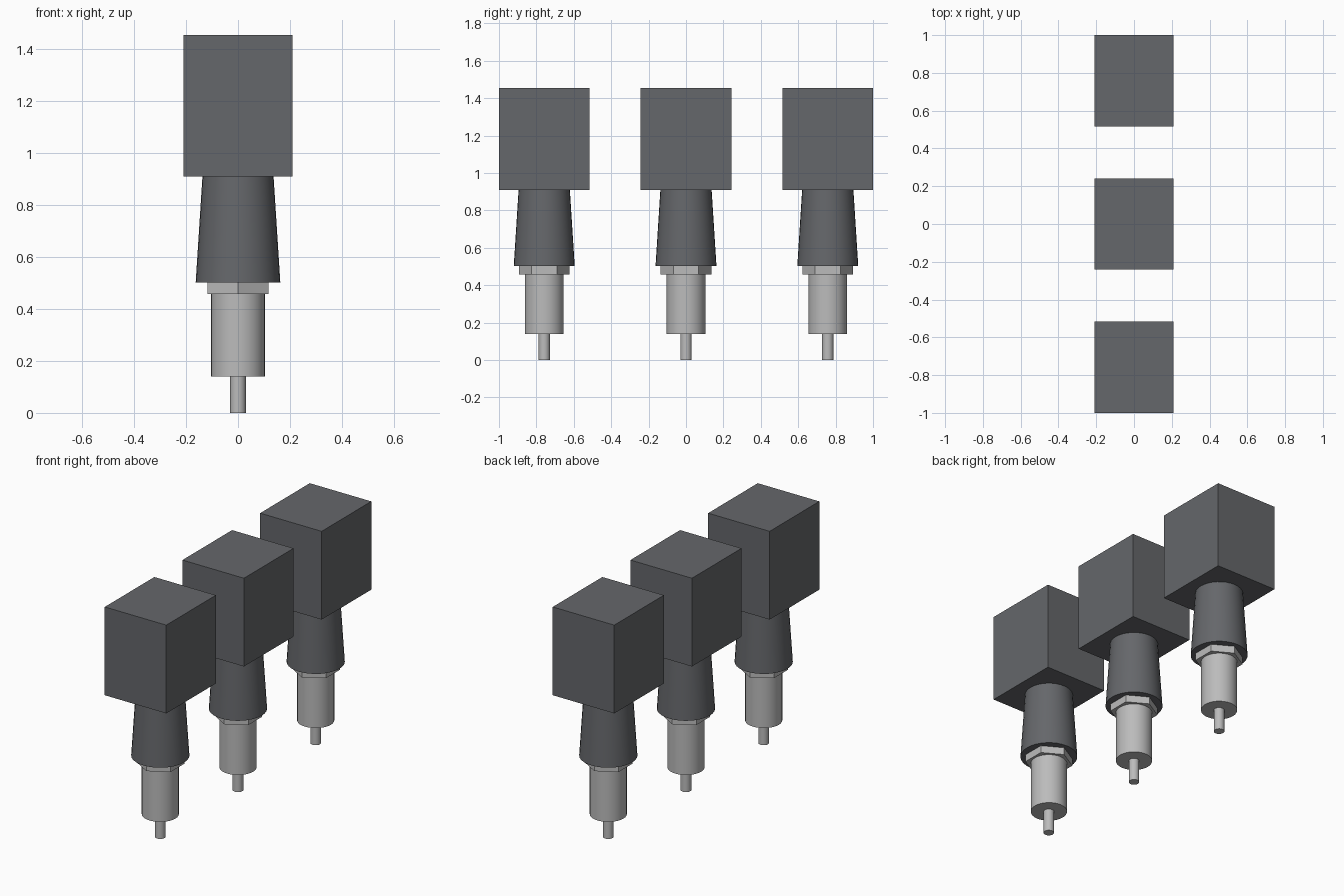
import bpy
import math

if "Cube" in bpy.data.objects:
    bpy.data.objects.remove(bpy.data.objects["Cube"])


def tapered(name, r_bottom, r_top, z0, z1, y, sides=32, turn=0.0, smooth=True):
    bpy.ops.mesh.primitive_cone_add(
        vertices=sides, radius1=r_bottom, radius2=r_top, depth=z1 - z0,
        location=(0, y, (z0 + z1) / 2), rotation=(0, 0, turn))
    ob = bpy.context.object
    ob.name = name
    if smooth:
        bpy.ops.object.shade_smooth_by_angle(angle=math.radians(35))
    return ob


def box(name, size, z0, y):
    bpy.ops.mesh.primitive_cube_add(size=1, location=(0, y, z0 + size[2] / 2))
    ob = bpy.context.object
    ob.name = name
    ob.scale = size
    bpy.ops.object.transform_apply(location=False, rotation=False, scale=True)
    return ob


def material(name, rgb):
    mat = bpy.data.materials.new(name)
    mat.diffuse_color = (*rgb, 1)
    mat.use_nodes = True
    mat.node_tree.nodes["Principled BSDF"].inputs["Base Color"].default_value = mat.diffuse_color
    return mat


dark = material("dark_housing", (0.13, 0.135, 0.145))
metal = material("light_metal", (0.5, 0.5, 0.5))

# Three identical units in a row along y
for i, y in enumerate((-0.758, 0.0, 0.758), start=1):
    parts = [
        # Square block and flared sleeve below it
        (box(f"head_block_{i}", (0.42, 0.484, 0.545), 0.91, y), dark),
        (tapered(f"sleeve_{i}", 0.163, 0.137, 0.502, 0.91, y), dark),
        # Hexagonal nut with corners along y
        (tapered(f"hex_nut_{i}", 0.136, 0.136, 0.457, 0.502, y, 6, 0, False), metal),
        # Plunger body and thin tip
        (tapered(f"plunger_body_{i}", 0.104, 0.104, 0.14, 0.457, y), metal),
        (tapered(f"tip_{i}", 0.03, 0.03, 0.0, 0.14, y), metal),
    ]
    for ob, mat in parts:
        ob.data.materials.append(mat)
